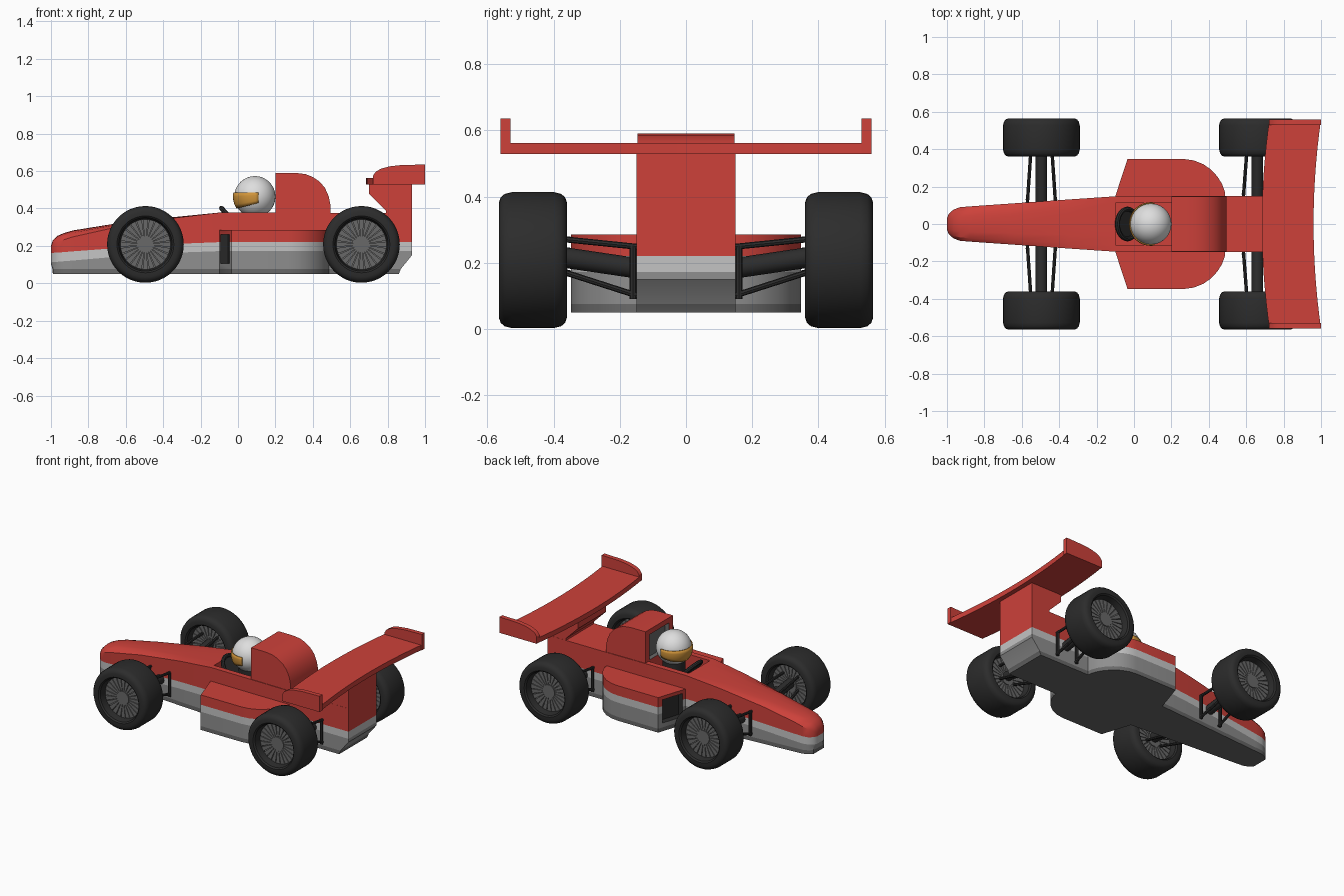
import bpy, bmesh, math
from mathutils import Vector, Matrix

if "Cube" in bpy.data.objects:
    bpy.data.objects.remove(bpy.data.objects["Cube"])

# ---- colours (sRGB turned into linear) ----
COLOURS = [("red", (205, 65, 58)), ("light_grey", (196, 196, 196)), ("mid_grey", (143, 143, 143)),
           ("dark_grey", (105, 105, 105)), ("rubber_black", (44, 44, 44)),
           ("helmet_white", (222, 222, 222)), ("visor_gold", (208, 148, 58))]
RED, LIGHT, MID, DARK, BLACK, WHITE, GOLD = range(7)
MATS = []
for n, c in COLOURS:
    m = bpy.data.materials.new(n)
    m.diffuse_color = [((v / 255 + 0.055) / 1.055) ** 2.4 for v in c] + [1]
    m.use_nodes = True
    m.node_tree.nodes["Principled BSDF"].inputs["Base Color"].default_value = m.diffuse_color
    MATS.append(m)


def finish(name, bm):
    bmesh.ops.recalc_face_normals(bm, faces=bm.faces)
    me = bpy.data.meshes.new(name)
    bm.to_mesh(me)
    bm.free()
    for m in MATS:
        me.materials.append(m)
    ob = bpy.data.objects.new(name, me)
    bpy.context.collection.objects.link(ob)
    return ob


def loft(name, rings, band, cap=None):
    """Skin closed rings; band(ring, point) gives the colour of each quad."""
    bm = bmesh.new()
    vs = [[bm.verts.new(p) for p in r] for r in rings]
    n = len(rings[0])
    for j in range(len(rings) - 1):
        for i in range(n):
            k = (i + 1) % n
            bm.faces.new((vs[j][i], vs[j][k], vs[j + 1][k], vs[j + 1][i])).material_index = band(j, i)
    for r, j in ((vs[0], 0), (vs[-1], len(rings) - 2)):
        if cap == "strips":
            for i in range(n // 2):
                q = list(dict.fromkeys((r[i], r[i + 1], r[n - 2 - i], r[n - 1 - i])))
                bm.faces.new(q).material_index = band(j, i)
        else:
            bm.faces.new(r).material_index = band(j, 0)
    return finish(name, bm)


def prism(name, profile, y0, y1, mat):
    return loft(name, [[(x, y, z) for x, z in profile] for y in (y0, y1)], lambda j, i: mat)


def box(name, x0, x1, y0, y1, z0, z1, mat):
    return prism(name, [(x0, z0), (x1, z0), (x1, z1), (x0, z1)], y0, y1, mat)


def cut(ob, cutter):
    mod = ob.modifiers.new("cut", 'BOOLEAN')
    mod.operation, mod.solver, mod.object = 'DIFFERENCE', 'EXACT', cutter
    bpy.context.view_layer.objects.active = ob
    bpy.ops.object.modifier_apply(modifier=mod.name)
    bpy.data.objects.remove(cutter)


def rod(name, a, b, r, mat, sides=12):
    a, b = Vector(a), Vector(b)
    bm = bmesh.new()
    rot = (b - a).to_track_quat('Z', 'Y').to_matrix().to_4x4()
    bmesh.ops.create_cone(bm, cap_ends=True, segments=sides, radius1=r, radius2=r, depth=(b - a).length,
                          matrix=Matrix.Translation((a + b) / 2) @ rot)
    for f in bm.faces:
        f.material_index = mat
    return finish(name, bm)


def lathe(name, profile, mat, segs=48):
    """Closed (radius, y) profile turned about the y axis."""
    bm = bmesh.new()
    vs = [[bm.verts.new((r * math.cos(t), y, r * math.sin(t))) for r, y in profile]
          for t in (2 * math.pi * s / segs for s in range(segs))]
    n = len(profile)
    for s in range(segs):
        for i in range(n):
            a, b, k = vs[s], vs[(s + 1) % segs], (i + 1) % n
            bm.faces.new((a[i], a[k], b[k], b[i])).material_index = mat
    return finish(name, bm)


# ---- main body: stations of x, half width, top, crown, stripe bottom, stripe top ----
STATIONS = [(-1, .03, .2, .02, .112, .162), (-.99, .055, .23, .028, .113, .163),
            (-.965, .077, .254, .035, .115, .164), (-.93, .09, .269, .036, .118, .167),
            (-.88, .094, .283, .034, .122, .171), (-.65, .11, .32, .02, .142, .188),
            (-.35, .131, .353, .005, .163, .21), (-.1, .148, .378, 0, .172, .22),
            (.2, .15, .378, 0, .172, .22), (.5, .15, .376, 0, .172, .22), (.93, .15, .376, 0, .172, .22)]
rings = []
for x, w, top, c, b1, b2 in STATIONS:
    e = top - c
    half = [(w, .05), (w, .076), (w, .076 + .77 * (b1 - .076)), (w, b1), (w, b2), (w, e),
            (w * .8, e + .65 * c), (w * .45, e + .92 * c)]
    xs = [x] * 8
    if x == .93:
        xs[:2] = [.86, .87]          # rear undercut
    if x == -1:
        xs[:2] = [-.988, -.992]
    L = [(xx, -y, z) for xx, (y, z) in zip(xs, half)]
    rings.append(L + [(x, 0, top)] + [(p[0], -p[1], p[2]) for p in reversed(L)])
BANDS = [DARK, MID, MID, LIGHT]


def body_band(j, i):
    k = min(i, 15 - i)
    return DARK if k < 0 else BANDS[k] if k < 4 else RED


body = loft("body", rings, body_band, "strips")
cut(body, box("cockpit_cutter", -.1, .2, -.112, .112, .24, .5, RED))

# ---- engine cover with recessed front ----
cover = prism("engine_cover", [(.2, .33), (.2, .59), (.31, .59), (.36, .584), (.4, .568), (.435, .545), (.465, .51),
                               (.485, .465), (.494, .42), (.494, .33)], -.146, .146, RED)
cut(cover, box("recess_cutter", .18, .23, -.105, .105, .385, .555, DARK))

# ---- side pods with air inlets ----
PLAN = [(-.096, .13), (-.1, .148), (-.035, .347), (.27, .347), (.32, .34), (.37, .32), (.41, .292), (.445, .255),
        (.47, .215), (.485, .175), (.49, .13)]
INLET = [(-.092, .171), (-.045, .315), (-.007, .302), (-.054, .158)]
INLET = [(x - .019, y + .006) for x, y in INLET[:2]] + INLET[2:]
for s, side in ((-1, "right"), (1, "left")):
    pod = loft(f"{side}_side_pod", [[(x, s * y, z) for x, y in PLAN] for z in (.05, .076, .172, .22, .286)],
               lambda j, i: (DARK, MID, LIGHT, RED)[j])
    cut(pod, loft("inlet_cutter", [[(x, s * y, z) for x, y in INLET] for z in (.105, .262)], lambda j, i: BLACK))

# ---- rear wing: pylon, swept blade, end plates ----
prism("wing_pylon", [(.7, .535), (.7, .48), (.79, .39), (.79, .35), (.93, .35), (.93, .535)], -.149, .149, RED)
ring = []
for i in range(17):
    y = -.56 + .07 * i
    d = .04 * (y / .56) ** 2
    ring.append([(.684 + d, y, .528), (.96 + d, y, .528), (.96 + d, y, .562), (.684 + d, y, .562)])
loft("rear_wing", ring, lambda j, i: RED)
PLATE = [(.722, .528), (.722, .575), (.735, .595), (.765, .613), (.81, .625), (.87, .632), (1, .635), (1, .528)]
for s, side in ((-1, "right"), (1, "left")):
    prism(f"{side}_end_plate", PLATE, s * .53, s * .56, RED)

# ---- wheels and suspension ----
HALF = [(.134, .05), (.143, .094), (.152, .1025), (.175, .1025), (.19, .097), (.2, .085), (.205, .065)]
TYRE = HALF + [(r, -y) for r, y in reversed(HALF)]
for end, cx, by in (("front", -.495, .115), ("rear", .66, .145)):
    for s, side in ((-1, "right"), (1, "left")):
        tag = f"{end}_{side}"
        centre = Vector((cx, s * .4625, .208))
        tyre = lathe(tag + "_tyre", TYRE, BLACK)
        rim = rod(tag + "_rim", (0, -.045, 0), (0, .045, 0), .138, DARK, 48)
        hub = rod(tag + "_hub", (0, -.06, 0), (0, .06, 0), .045, DARK, 24)
        # fan of wedge spokes on both faces of the rim
        bm = bmesh.new()
        for k in range(24):
            t, h = 2 * math.pi * k / 24, math.pi / 24 * .84
            pts = [(r * math.cos(t + a), r * math.sin(t + a)) for r, a in ((.04, -h), (.134, -h), (.134, h), (.04, h))]
            lo, hi = [[bm.verts.new((x, y, z)) for x, z in pts] for y in (-.054, .054)]
            for f in (lo, hi, *[(lo[i], lo[(i + 1) % 4], hi[(i + 1) % 4], hi[i]) for i in range(4)]):
                bm.faces.new(f).material_index = DARK
        spokes = finish(tag + "_spokes", bm)
        for ob in (tyre, rim, hub, spokes):
            ob.location = centre
        rod(tag + "_drive_shaft", (cx, s * (by - .02), .18), (cx, s * .41, .222), .031, BLACK, 16)
        for d in (-1, 1):
            x0, x1 = cx + d * .075, cx + d * .055
            rod(tag + "_upper_arm", (x0, s * by, .248), (x1, s * .41, .275), .009, BLACK, 8)
            rod(tag + "_lower_arm", (x0, s * by, .1), (x1, s * .41, .185), .009, BLACK, 8)
            rod(tag + "_arm_post", (x0, s * (by + .015), .09), (x0, s * (by + .015), .252), .01, BLACK, 8)

# ---- driver helmet, neck, visor and steering wheel ----
bm = bmesh.new()
bmesh.ops.create_uvsphere(bm, u_segments=40, v_segments=24, radius=.11, matrix=Matrix.Translation((.09, 0, .463)))
for f in bm.faces:
    f.material_index = WHITE
finish("helmet", bm)
rod("driver_neck", (.09, 0, .23), (.09, 0, .4), .07, BLACK, 24)

bm = bmesh.new()
rows = []
for i in range(25):
    a = math.radians(-100 + 200 * i / 24)
    low = -.062 + .03 * (abs(i - 12) / 12) ** 2
    row = []
    for k in range(5):
        z = low + (.022 - low) * k / 4
        for_r = math.sqrt(.114 ** 2 - z * z)
        row.append(bm.verts.new((.09 - for_r * math.cos(a), for_r * math.sin(a), .463 + z)))
    rows.append(row)
for a, b in zip(rows, rows[1:]):
    for k in range(4):
        bm.faces.new((a[k], b[k], b[k + 1], a[k + 1])).material_index = GOLD
visor = finish("visor", bm)
mod = visor.modifiers.new("thickness", 'SOLIDIFY')
mod.thickness, mod.offset = .006, 0

tilt = Matrix.Rotation(math.pi / 2, 4, 'X')
grip = lathe("steering_wheel", [(.08 + .013 * math.cos(k * math.pi / 4), .013 * math.sin(k * math.pi / 4))
                                for k in range(8)], BLACK, 32)
grip.data.transform(Matrix.Translation((-.035, 0, .342)) @ Matrix.Rotation(math.radians(48), 4, 'Y') @ tilt)
rod("steering_hub", (-.045, 0, .333), (-.035, 0, .342), .072, BLACK, 24)

# ---- smooth shading with sharp edges kept ----
for ob in bpy.data.objects:
    ob.select_set(ob.type == 'MESH')
bpy.context.view_layer.objects.active = body
bpy.ops.object.shade_smooth_by_angle(angle=math.radians(32))
